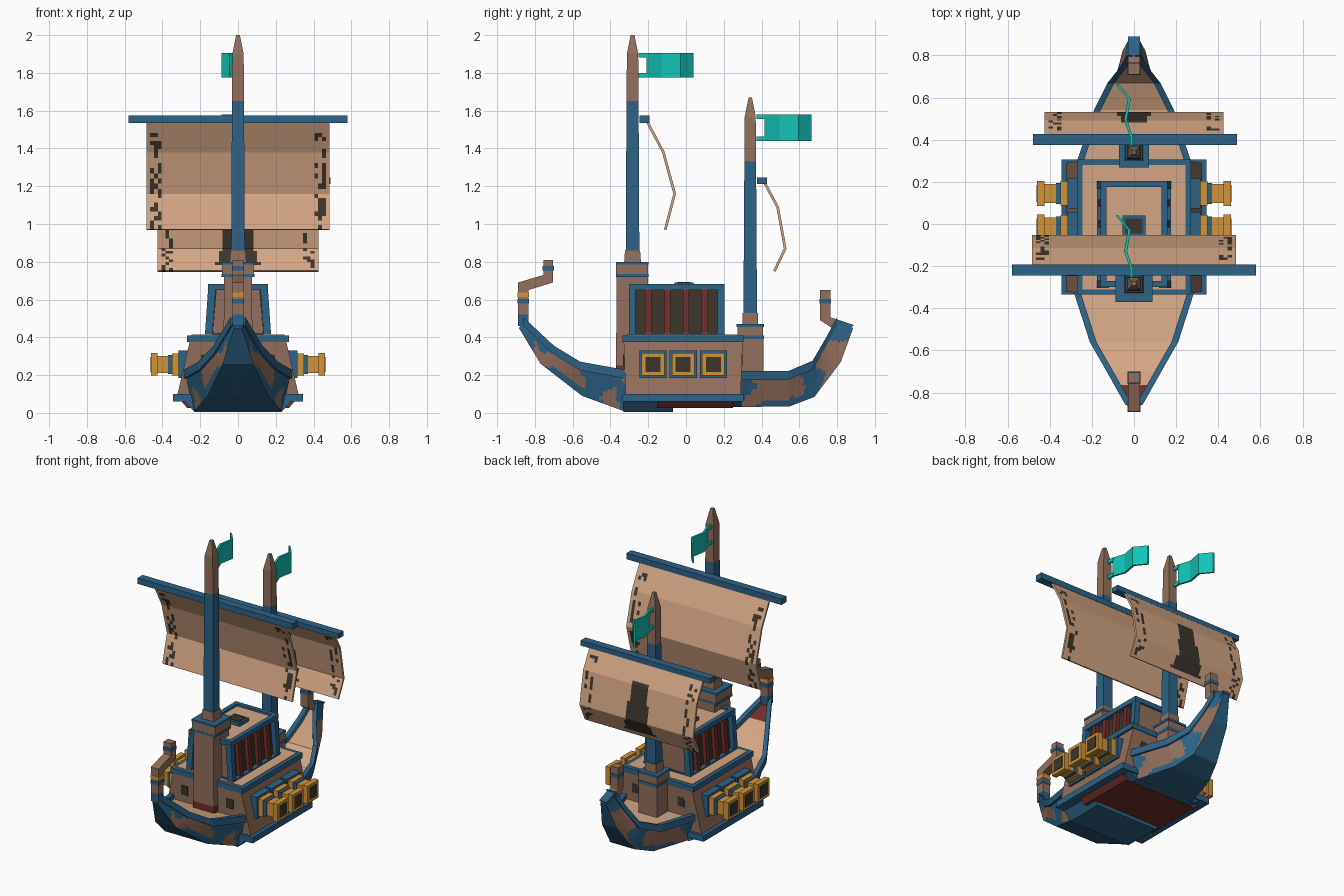
import bpy, bmesh, random
from mathutils import Vector, noise

if "Cube" in bpy.data.objects:
    bpy.data.objects.remove(bpy.data.objects["Cube"])
rnd = random.Random(4)

COLOURS = {
    "blue": (0.026, 0.125, 0.24), "brown": (0.29, 0.16, 0.11), "tan": (0.66, 0.38, 0.23),
    "teal": (0.006, 0.55, 0.47), "gold": (0.65, 0.3, 0.04), "dark": (0.045, 0.035, 0.025),
    "red": (0.16, 0.028, 0.024),
}
MATS = {}
for key, rgb in COLOURS.items():
    m = bpy.data.materials.new(key)
    m.use_nodes = True
    m.diffuse_color = (*rgb, 1)
    m.node_tree.nodes["Principled BSDF"].inputs["Base Color"].default_value = (*rgb, 1)
    MATS[key] = m
NAMES = list(COLOURS)


def finish(name, bm):
    """Turn a bmesh into an object carrying only the colours it uses."""
    used = sorted({f.material_index for f in bm.faces})
    for f in bm.faces:
        f.material_index = used.index(f.material_index)
    me = bpy.data.meshes.new(name)
    bm.to_mesh(me)
    bm.free()
    for i in used:
        me.materials.append(MATS[NAMES[i]])
    ob = bpy.data.objects.new(name, me)
    bpy.context.collection.objects.link(ob)
    return ob


def loft_bm(rings, pick):
    """Skin closed rings; pick(segment, side) gives the colour name."""
    bm = bmesh.new()
    vs = [[bm.verts.new(p) for p in r] for r in rings]
    n = len(rings[0])
    for i in range(len(vs) - 1):
        for j in range(n):
            k = (j + 1) % n
            f = bm.faces.new((vs[i][j], vs[i][k], vs[i + 1][k], vs[i + 1][j]))
            f.material_index = NAMES.index(pick(i, j))
    bm.faces.new(vs[0][::-1]).material_index = NAMES.index(pick(0, -1))
    bm.faces.new(vs[-1]).material_index = NAMES.index(pick(len(vs) - 2, -1))
    bmesh.ops.recalc_face_normals(bm, faces=bm.faces)
    return bm


def loft(name, rings, colours):
    if isinstance(colours, str):
        colours = [colours] * (len(rings) - 1)
    return finish(name, loft_bm(rings, lambda i, j: colours[i]))


def rect(cx, cy, hx, hy, z):
    return [(cx - hx, cy - hy, z), (cx + hx, cy - hy, z), (cx + hx, cy + hy, z), (cx - hx, cy + hy, z)]


def box(name, x, y, z, colour):
    cx, cy, hx, hy = sum(x) / 2, sum(y) / 2, (x[1] - x[0]) / 2, (y[1] - y[0]) / 2
    return loft(name, [rect(cx, cy, hx, hy, k) for k in z], colour)


def tower(name, cy, tiers, colours):
    return loft(name, [rect(0, cy, hx, hy, z) for hx, hy, z in tiers], colours)


# Curved hull ends: (top y, top z, top half width, bottom y, bottom z, bottom half width)
BOW = [(-.86, .50, .03, -.885, .45, .02), (-.70, .35, .12, -.77, .26, .08),
       (-.56, .265, .20, -.55, .09, .16), (-.31, .22, .28, -.33, .01, .23)]
STERN = [(.27, .215, .27, .25, .03, .23), (.54, .215, .18, .55, .035, .14),
         (.67, .27, .115, .68, .085, .09), (.74, .39, .06, .82, .27, .055),
         (.80, .50, .025, .885, .45, .02)]


def hull_end(name, stations):
    rings = [[(-a, y, z - .025), (a, y, z - .025), (b, yb, zb), (-b, yb, zb)]
             for y, z, a, yb, zb, b in stations]
    bm = loft_bm(rings, lambda i, j: "tan" if j == 0 else "blue")
    bmesh.ops.subdivide_edges(bm, edges=bm.edges[:], cuts=9, use_grid_fill=True)
    bm.normal_update()
    for f in bm.faces:
        c = f.calc_center_median()
        if f.material_index == NAMES.index("tan"):
            if c.y < -.76:
                f.material_index = NAMES.index("red")
        elif abs(f.normal.x) > .3 and noise.noise(Vector((abs(c.x), c.y, c.z)) * 9) > .16:
            f.material_index = NAMES.index("brown")   # worn planks
    finish(name, bm)
    for s, side in ((1, "left"), (-1, "right")):
        rail = [[(s * (a + dx), y, z + dz) for dx, dz in
                 ((-.022, -.04), (.01, -.04), (.01, .006), (-.022, .006))]
                for y, z, a, *_ in stations]
        loft(f"{name}_rail_{side}", rail, "blue")


hull_end("bow_hull", BOW)
hull_end("stern_hull", STERN)


# Curled end posts, as (outer, inner) pairs of side points
def post(name, pairs, colours, h=.028):
    loft(name, [[(-h, *a), (h, *a), (h, *b), (-h, *b)] for a, b in pairs], colours)


post("bow_post", [((-.89, .46), (-.835, .46)), ((-.89, .52), (-.835, .52)), ((-.89, .69), (-.835, .65)),
                  ((-.755, .73), (-.705, .69)), ((-.755, .81), (-.705, .81))],
     ["blue", "brown", "brown", "brown"])
post("stern_post", [((.89, .465), (.83, .42)), ((.80, .495), (.765, .455)),
                    ((.765, .505), (.71, .49)), ((.765, .65), (.71, .65))],
     ["blue", "brown", "brown"])
for name, y, z, colour in (("bow_gold_band", -.8625, .625, "gold"), ("bow_lower_band", -.8625, .59, "blue"),
                           ("bow_upper_band", -.73, .765, "blue"), ("stern_band", .7375, .59, "blue")):
    box(name, (-.031, .031), (y - .03, y + .03), (z - .012, z + .012), colour)

# Middle hull and gun deck
tower("front_keel", -.2, [(.23, .13, .004), (.28, .13, .06)], "blue")
tower("red_keel", .05, [(.27, .2, .027), (.3, .2, .062)], "red")
tower("rear_keel", .265, [(.23, .03, .03), (.28, .03, .06)], "blue")
tower("lower_trim", -.015, [(.345, .32, .06), (.345, .32, .1)], "blue")
tower("gun_deck_walls", -.015, [(.32, .305, .1), (.255, .315, .38)], "brown")
tower("upper_trim", -.015, [(.27, .32, .375), (.27, .32, .41)], "blue")
tower("gun_deck_floor", -.015, [(.245, .295, .405), (.245, .295, .414)], "tan")
for sx in (-1, 1):
    for y, end in ((-.327, "front"), (.293, "rear")):
        box(f"{end}_window_{sx}", (sx * .17 - .025, sx * .17 + .025), (y - .006, y + .006), (.25, .31), "dark")

# Cannons with square ports
for s, side in ((1, "left"), (-1, "right")):
    for n, y in enumerate((-.175, -.015, .145)):
        parts = (("port", .265, .315, .072, "blue"), ("breech", .30, .35, .058, "gold"),
                 ("band", .35, .37, .05, "blue"), ("barrel", .37, .43, .045, "gold"),
                 ("muzzle", .425, .46, .06, "gold"), ("bore", .46, .463, .04, "dark"))
        for part, x0, x1, h, colour in parts:
            box(f"cannon_{part}_{side}_{n}", sorted((s * x0, s * x1)), (y - h, y + h),
                (.257 - h, .257 + h), colour)

# Cabin with leaning columns
CY = -.045
tower("cabin_core", CY, [(.145, .225, .41), (.125, .225, .66)], "dark")
tower("cabin_end_panels", CY, [(.135, .236, .41), (.115, .236, .66)], "brown")
tower("cabin_sill", CY, [(.175, .245, .41), (.175, .245, .422)], "blue")
tower("cabin_roof", CY, [(.145, .235, .65), (.145, .235, .668)], "tan")
for s in (-1, 1):
    for n, y in enumerate((-.285, -.2, -.1, 0, .1, .185)):
        corner = n in (0, 5)
        h, d = (.018, .02) if corner else (.017, .014)
        loft(f"cabin_{'corner' if corner else 'column'}_{s}_{n}",
             [rect(s * .155, y, d, h, .415), rect(s * .138, y, d, h, .66)], "blue" if corner else "red")
    box(f"roof_side_rim_{s}", sorted((s * .13, s * .16)), (-.295, .205), (.65, .682), "blue")
for y in (-.285, .19):
    box("roof_end_rim", (-.16, .16), (y - .015, y + .015), (.65, .682), "blue")
box("hatch_frame", (-.055, .055), (-.06, .04), (.66, .69), "blue")
box("hatch_cover", (-.04, .04), (-.045, .025), (.69, .694), "dark")

# Masts on stepped square feet
tower("main_mast_foot", -.285, [(.078, .085, .19), (.078, .085, .25), (.073, .083, .72), (.088, .086, .72),
                                (.088, .086, .735), (.086, .085, .735), (.086, .085, .785), (.088, .086, .785),
                                (.088, .086, .8)],
      ["red", "brown", "blue", "blue", "brown", "brown", "blue", "blue"])
tower("main_mast", -.283, [(.045, .045, .79), (.04, .04, .86), (.036, .036, .86), (.032, .032, 1.65),
                           (.03, .03, 1.9), (.01, .01, 2.0)], ["brown", "blue", "blue", "brown", "brown"])
tower("rear_mast_foot", .34, [(.07, .07, .18), (.07, .07, .39), (.072, .072, .39), (.072, .072, .41),
                              (.068, .068, .41), (.068, .068, .455), (.072, .072, .455), (.072, .072, .47)],
      ["brown", "blue", "blue", "brown", "brown", "blue", "blue"])
tower("rear_mast", .34, [(.042, .042, .46), (.04, .04, .53), (.036, .036, .53), (.031, .031, 1.33),
                         (.029, .029, 1.57), (.009, .009, 1.67)], ["brown", "blue", "blue", "brown", "brown"])


# Billowing sails with scattered painted marks along both edges
def sail(name, profile, half, patch):
    cols, steps = 2 * round(half / .02), 8
    pts = [Vector(a).lerp(Vector(b), k / steps) for a, b in zip(profile, profile[1:]) for k in range(steps)]
    pts.append(Vector(profile[-1]))
    bm = bmesh.new()
    grid = [[bm.verts.new((half * (2 * c / cols - 1), *p)) for c in range(cols + 1)] for p in pts]
    for r in range(len(pts) - 1):
        t = r / len(pts)
        for c in range(cols):
            f = bm.faces.new((grid[r][c], grid[r][c + 1], grid[r + 1][c + 1], grid[r + 1][c]))
            x = abs(f.calc_center_median().x)
            mark = half - .09 < x < half - .015 and .08 < t < .93 and rnd.random() < .36
            blot = patch and .25 < t < .85 and x < .02 + .11 * t
            f.material_index = NAMES.index("dark" if mark or blot else "tan")
    ob = finish(name, bm)
    solid = ob.modifiers.new("thickness", "SOLIDIFY")
    solid.thickness, solid.offset = .014, 0


sail("main_sail", [(-.21, 1.55), (-.12, 1.38), (-.06, 1.16), (-.11, .97)], .485, False)
sail("rear_sail", [(.41, 1.23), (.485, 1.09), (.525, .87), (.468, .75)], .425, True)
box("main_yard", (-.58, .58), (-.245, -.192), (1.535, 1.575), "blue")
box("rear_yard", (-.48, .49), (.375, .428), (1.212, 1.246), "blue")


# Zigzag flags, each held by two ties
def flag(name, y, z0, z1):
    path = [(-.012, .03), (-.04, .11), (-.022, .21), (-.08, .28)]
    loft(name, [[(x - .007, y + d, z0), (x + .007, y + d, z0), (x + .007, y + d, z1), (x - .007, y + d, z1)]
                for x, d in path], "teal")
    for z in (z0 + .012, z1 - .012):
        box(name + "_tie", (-.019, -.005), (y - .012, y + .035), (z - .012, z + .012), "teal")


flag("main_flag", -.24, 1.775, 1.905)
flag("rear_flag", .385, 1.44, 1.58)
